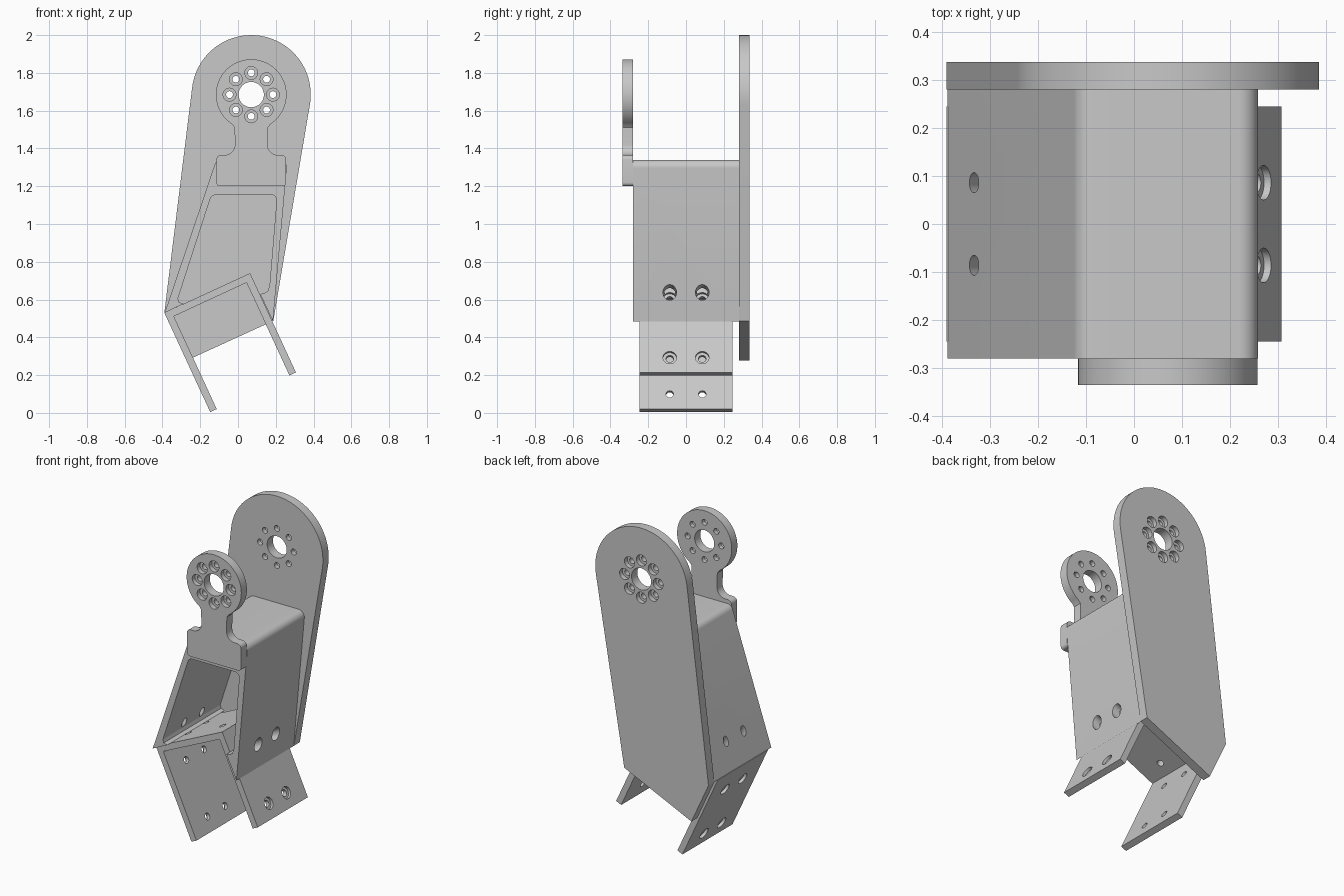
import bpy, bmesh, math
from mathutils import Vector

if "Cube" in bpy.data.objects:
    bpy.data.objects.remove(bpy.data.objects["Cube"], do_unlink=True)

COLOUR = (0.58, 0.58, 0.58, 1)
grey = bpy.data.materials.new("plain grey")
grey.use_nodes = True
grey.diffuse_color = COLOUR
grey.node_tree.nodes["Principled BSDF"].inputs["Base Color"].default_value = COLOUR


def make_object(name, bm):
    bmesh.ops.recalc_face_normals(bm, faces=bm.faces)
    mesh = bpy.data.meshes.new(name)
    bm.to_mesh(mesh)
    bm.free()
    ob = bpy.data.objects.new(name, mesh)
    bpy.context.collection.objects.link(ob)
    mesh.materials.append(grey)
    return ob


def arc(cx, cz, r, a0, a1, n=48):
    angles = [math.radians(a0 + (a1 - a0) * i / n) for i in range(n + 1)]
    return [(cx + r * math.cos(a), cz + r * math.sin(a)) for a in angles]


def rounded(points, n=8):
    """Points are (x, z) or (x, z, fillet radius)."""
    out = []
    for i, p in enumerate(points):
        if len(p) == 2:
            out.append(p)
            continue
        c, r = Vector(p[:2]), p[2]
        a = (Vector(points[i - 1][:2]) - c).normalized()
        b = (Vector(points[(i + 1) % len(points)][:2]) - c).normalized()
        half = math.acos(a.dot(b)) / 2
        centre = c + (a + b).normalized() * (r / math.sin(half))
        start = c + a * (r / math.tan(half)) - centre
        end = c + b * (r / math.tan(half)) - centre
        for k in range(n + 1):
            # Evenly spaced points between the two tangent points
            sweep = math.pi - 2 * half
            f, g = math.sin(sweep * (1 - k / n)), math.sin(sweep * k / n)
            v = centre + (start * f + end * g) / math.sin(sweep)
            out.append((v.x, v.y))
    return out


def prism(name, profile, y0, y1):
    bm = bmesh.new()
    face = bm.faces.new([bm.verts.new((x, y0, z)) for x, z in profile])
    ext = bmesh.ops.extrude_face_region(bm, geom=[face])
    moved = [g for g in ext["geom"] if isinstance(g, bmesh.types.BMVert)]
    bmesh.ops.translate(bm, verts=moved, vec=(0, y1 - y0, 0))
    # The starting face is kept as the cap when extruding a lone face
    return make_object(name, bm)


def drill(bm, origin, axis, steps, n=28):
    """Adds a stepped round cutter; steps are (distance, radius) along the axis."""
    axis = Vector(axis).normalized()
    side = Vector((0, 1, 0)) if abs(axis.y) < 0.5 else Vector((1, 0, 0))
    other = axis.cross(side)
    rings = []
    for d, r in steps:
        rings.append([bm.verts.new(Vector(origin) + axis * d + r * (
            side * math.cos(math.tau * i / n) + other * math.sin(math.tau * i / n)))
            for i in range(n)])
    for a, b in zip(rings, rings[1:]):
        for i in range(n):
            j = (i + 1) % n
            bm.faces.new((a[i], a[j], b[j], b[i]))
    bm.faces.new(rings[0])
    bm.faces.new(rings[-1])


def finish(ob, cutter_bm):
    cutter = make_object(ob.name + "_cutter", cutter_bm)
    cutter.hide_render = True
    mod = ob.modifiers.new("holes", "BOOLEAN")
    mod.operation, mod.solver, mod.object = "DIFFERENCE", "EXACT", cutter
    bpy.ops.object.select_all(action="DESELECT")
    ob.select_set(True)
    bpy.context.view_layer.objects.active = ob
    bpy.ops.object.modifier_apply(modifier=mod.name)
    bpy.data.objects.remove(cutter, do_unlink=True)
    bpy.ops.object.shade_smooth_by_angle(angle=math.radians(30))


# Shared hinge centre, and the tilted frame of the lower bracket
HX, HZ = 0.07, 1.685
tilt = math.radians(24.8)
U = Vector((math.cos(tilt), 0, math.sin(tilt)))
D = Vector((math.sin(tilt), 0, -math.cos(tilt)))
CORNER = Vector((-0.39, 0, 0.53))
WIDTH, LEG, THICK = 0.5, 0.579, 0.038
ROWS, SIDES = (0.149, 0.492), (-0.086, 0.086)


def local(s, t, y=0):
    return CORNER + U * s + D * t + Vector((0, y, 0))


def hinge_holes(y, direction):
    """Bore and bolt circle, counterbored on the outer face at y."""
    bm = bmesh.new()
    axis = (0, direction, 0)
    drill(bm, (HX, y, HZ), axis, [(-0.02, 0.067), (0.08, 0.067)], 48)
    for k in range(8):
        a = math.tau * k / 8
        p = (HX + 0.115 * math.cos(a), y, HZ + 0.115 * math.sin(a))
        drill(bm, p, axis, [(-0.02, 0.034), (0.028, 0.034), (0.028, 0.018), (0.08, 0.018)])
    return bm


# Rear hinge plate
back = arc(HX, HZ, 0.315, -9.7, 173) + [(-0.39, 0.53), (-0.273, 0.277), (0.187, 0.487)]
finish(prism("back_plate", back, 0.28, 0.337), hinge_holes(0.337, -1))

# Front hinge arm: ring, neck and foot
half_arm = rounded([(0.088, 1.51), (0.085, 1.365, 0.055), (0.185, 1.365, 0.025),
                    (0.185, 1.2, 0.02), (0, 1.2)])[:-1]
right_half = [(HX + x, z) for x, z in half_arm]
left_half = [(HX - x, z) for x, z in reversed(half_arm)]
ring = arc(HX, HZ, 0.187, 237, -57, 64)
finish(prism("front_hinge_arm", ring + right_half + left_half, -0.335, -0.28),
       hinge_holes(-0.335, 1))

# Hollow body, open at the front and below
shell = rounded([(-0.388, 0.53), (-0.115, 1.34, 0.04), (0.262, 1.34, 0.04),
                 (0.185, 0.485), (0.117, 0.63), (0.137, 0.632), (0.157, 0.645),
                 (0.167, 0.675), (0.207, 1.155, 0.03), (-0.14, 1.155, 0.035),
                 (-0.318, 0.605), (-0.312, 0.585), (-0.288, 0.578)])
cuts = bmesh.new()
for y in SIDES:
    drill(cuts, local(WIDTH, ROWS[0], y), U, [(-0.02, 0.036), (0.2, 0.036)])
    drill(cuts, local(0.12, 0, y), -D, [(0.03, 0.021), (0.3, 0.021)])
finish(prism("body_shell", shell, -0.28, 0.28), cuts)

# Lower U bracket
outline = [(0, 0), (WIDTH, 0), (WIDTH, LEG), (WIDTH - THICK, LEG), (WIDTH - THICK, THICK),
           (THICK, THICK), (THICK, LEG), (0, LEG)]
profile = [(local(s, t).x, local(s, t).z) for s, t in outline]
cuts = bmesh.new()
bore = [(-0.02, 0.036), (0.016, 0.036), (0.016, 0.02), (0.06, 0.02)]
for y in SIDES:
    for t in ROWS:
        drill(cuts, local(0, t, y), U, bore)
        drill(cuts, local(WIDTH, t, y), -U, bore)
    for s in (0.12, 0.38):
        drill(cuts, local(s, 0, y), D, [(-0.02, 0.02), (0.06, 0.02)])
finish(prism("lower_bracket", profile, -0.245, 0.245), cuts)
